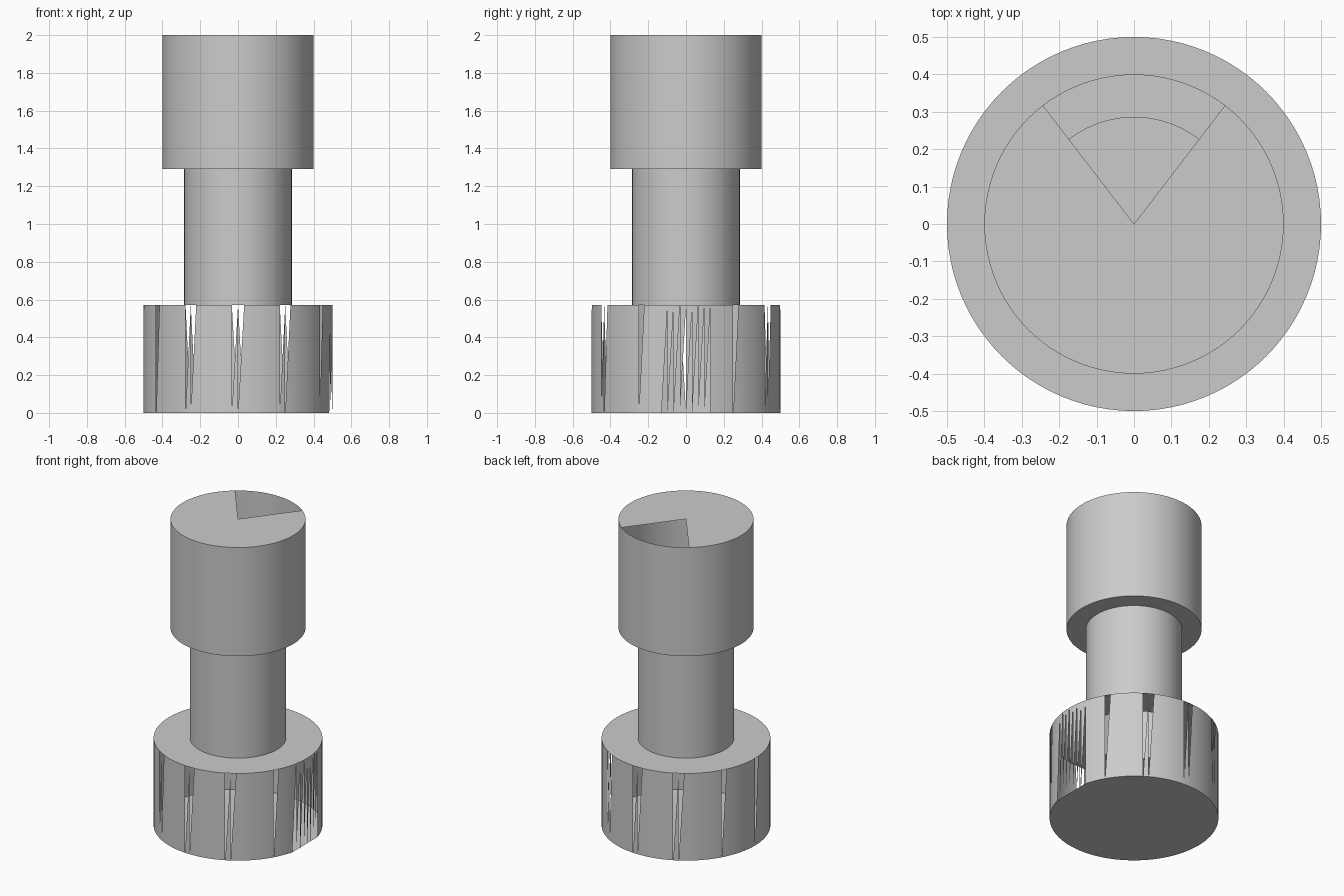
import bpy
import bmesh
from math import cos, sin, tau

SEGMENTS = 96
BASE_R, SHAFT_R, HEAD_R = 0.5, 0.285, 0.4
BASE_TOP, SHAFT_TOP, HEAD_TOP = 0.57, 1.29, 2.0

if "Cube" in bpy.data.objects:
    bpy.data.objects.remove(bpy.data.objects["Cube"], do_unlink=True)

grey = bpy.data.materials.new("plain grey")
grey.use_nodes = True
colour = (0.6, 0.6, 0.6, 1)
grey.diffuse_color = colour
grey.node_tree.nodes["Principled BSDF"].inputs["Base Color"].default_value = colour


def ring(bm, radius, z):
    return [bm.verts.new((radius * cos(tau * i / SEGMENTS),
                          radius * sin(tau * i / SEGMENTS), z))
            for i in range(SEGMENTS)]


def band(bm, low, high):
    for i in range(SEGMENTS):
        j = (i + 1) % SEGMENTS
        bm.faces.new((low[i], low[j], high[j], high[i]))


def finish(bm, name):
    mesh = bpy.data.meshes.new(name)
    bm.to_mesh(mesh)
    bm.free()
    obj = bpy.data.objects.new(name, mesh)
    bpy.context.collection.objects.link(obj)
    mesh.materials.append(grey)
    bpy.ops.object.select_all(action="DESELECT")
    obj.select_set(True)
    bpy.context.view_layer.objects.active = obj
    bpy.ops.object.shade_smooth_by_angle()


# Hollow base: slotted wall, one side left as hanging teeth
bm = bmesh.new()
bottom = ring(bm, BASE_R, 0)
top = ring(bm, BASE_R, BASE_TOP)
collar = ring(bm, SHAFT_R, BASE_TOP)
band(bm, top, collar)
slots = set()
for k in range(1, 12):
    start = k * 8
    slots.add(start)
    if k in (2, 3, 4, 8, 9, 10):    # double slots at front and back
        slots.add(start - 1)
teeth = {i % SEGMENTS for i in range(-4, 4)}
for i in range(SEGMENTS):
    j = (i + 1) % SEGMENTS
    if i not in slots:
        bm.faces.new((bottom[i], top[j], top[i]))
    if i not in teeth:
        bm.faces.new((bottom[i], bottom[j], top[j]))

# Floor, cut straight across under the teeth
bm.faces.new([bottom[i] for i in range(SEGMENTS - 4, 3, -1)])
finish(bm, "base")

# Open tube between base and head
bm = bmesh.new()
band(bm, ring(bm, SHAFT_R, BASE_TOP), ring(bm, SHAFT_R, SHAFT_TOP))
finish(bm, "shaft")

# Hollow head with a wedge opening at the back of the lid
bm = bmesh.new()
inner = ring(bm, SHAFT_R, SHAFT_TOP)
lower = ring(bm, HEAD_R, SHAFT_TOP)
upper = ring(bm, HEAD_R, HEAD_TOP)
band(bm, inner, lower)
band(bm, lower, upper)
centre = bm.verts.new((0, 0, HEAD_TOP))
for i in range(SEGMENTS):
    if not 14 <= i < 34:
        bm.faces.new((centre, upper[i], upper[(i + 1) % SEGMENTS]))
finish(bm, "head")
